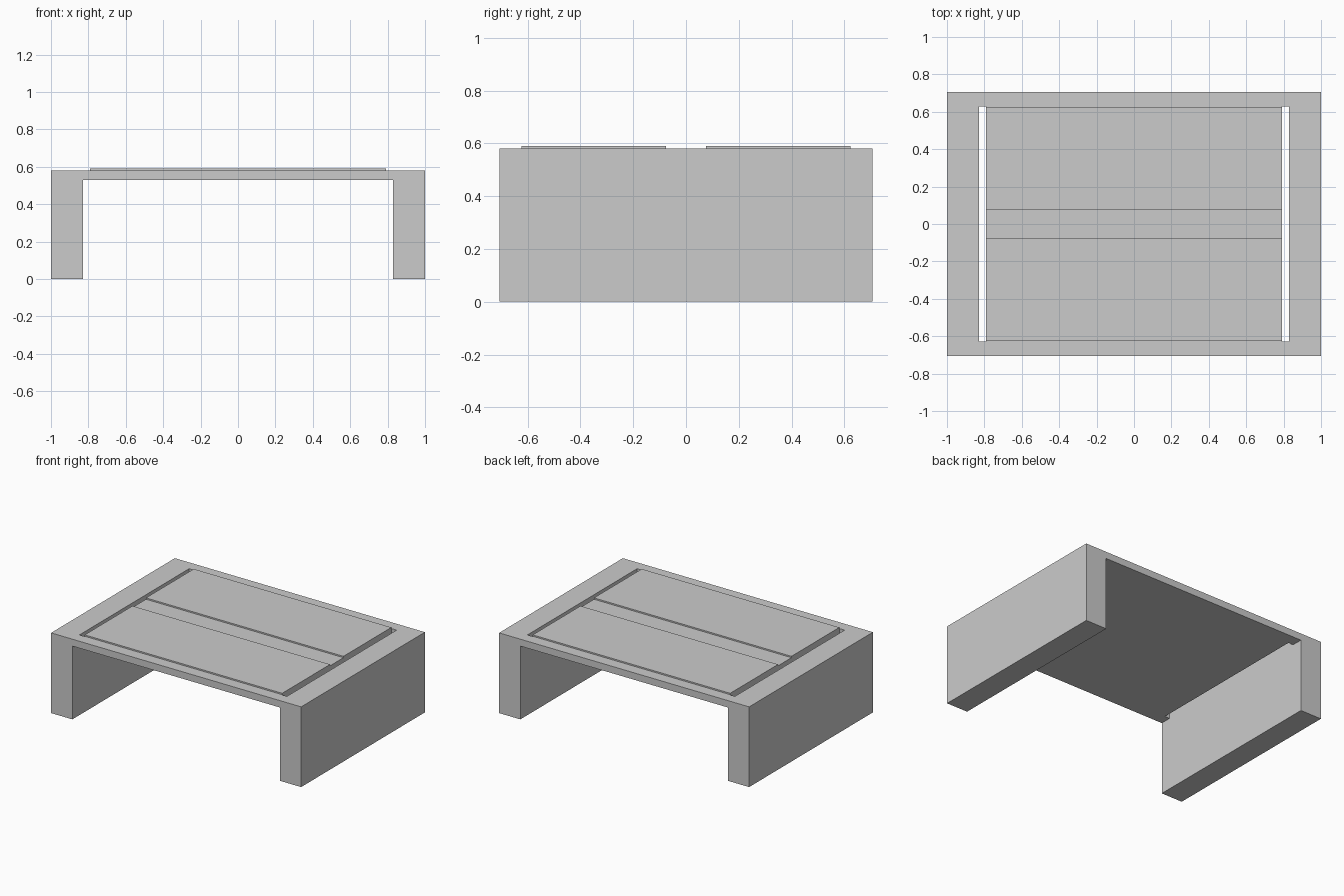
import bpy, bmesh
from mathutils import Vector

if "Cube" in bpy.data.objects:
    bpy.data.objects.remove(bpy.data.objects["Cube"])

LEG_IN, SLOT_IN, SLOT_Y = 0.83, 0.79, 0.627
HALF_Y, UNDER, TOP = 0.707, 0.53, 0.58


def finish(bm, name):
    bmesh.ops.recalc_face_normals(bm, faces=bm.faces)
    mesh = bpy.data.meshes.new(name)
    bm.to_mesh(mesh)
    bm.free()
    obj = bpy.data.objects.new(name, mesh)
    bpy.context.collection.objects.link(obj)
    return obj


def extrude(bm, faces, dz):
    new = bmesh.ops.extrude_face_region(bm, geom=faces)["geom"]
    verts = [g for g in new if isinstance(g, bmesh.types.BMVert)]
    bmesh.ops.translate(bm, verts=verts, vec=Vector((0, 0, dz)))


# Table body: plan of cells with two open slots, thickened into the top, legs pulled down
xs = [-1, -LEG_IN, -SLOT_IN, SLOT_IN, LEG_IN, 1]
ys = [-HALF_Y, -SLOT_Y, SLOT_Y, HALF_Y]
bm = bmesh.new()
grid = [[bm.verts.new((x, y, TOP)) for y in ys] for x in xs]
for i in range(5):
    for j in range(3):
        if not (i in (1, 3) and j == 1):
            bm.faces.new((grid[i][j], grid[i + 1][j], grid[i + 1][j + 1], grid[i][j + 1]))
top_faces = bm.faces[:]
dup = bmesh.ops.duplicate(bm, geom=top_faces)["geom"]
extrude(bm, [f for f in dup if isinstance(f, bmesh.types.BMFace)], UNDER - TOP)
# drop the duplicated cap and weld the rim to the top surface
bmesh.ops.remove_doubles(bm, verts=bm.verts, dist=1e-5)
bm.normal_update()
legs = [f for f in bm.faces
        if abs(f.calc_center_median().z - UNDER) < 1e-4
        and abs(f.calc_center_median().x) > LEG_IN]
extrude(bm, legs, -UNDER)
bmesh.ops.recalc_face_normals(bm, faces=bm.faces)
bmesh.ops.dissolve_limit(bm, angle_limit=0.01, verts=bm.verts, edges=bm.edges)
finish(bm, "table_body")

# Two thin raised panels on the table top
for side, label in ((-1, "front_panel"), (1, "back_panel")):
    bm = bmesh.new()
    bmesh.ops.create_cube(bm, size=1)
    bmesh.ops.scale(bm, verts=bm.verts, vec=(2 * SLOT_IN, 0.547, 0.01))
    bmesh.ops.translate(bm, verts=bm.verts, vec=(0, side * 0.35, TOP + 0.005))
    finish(bm, label)
